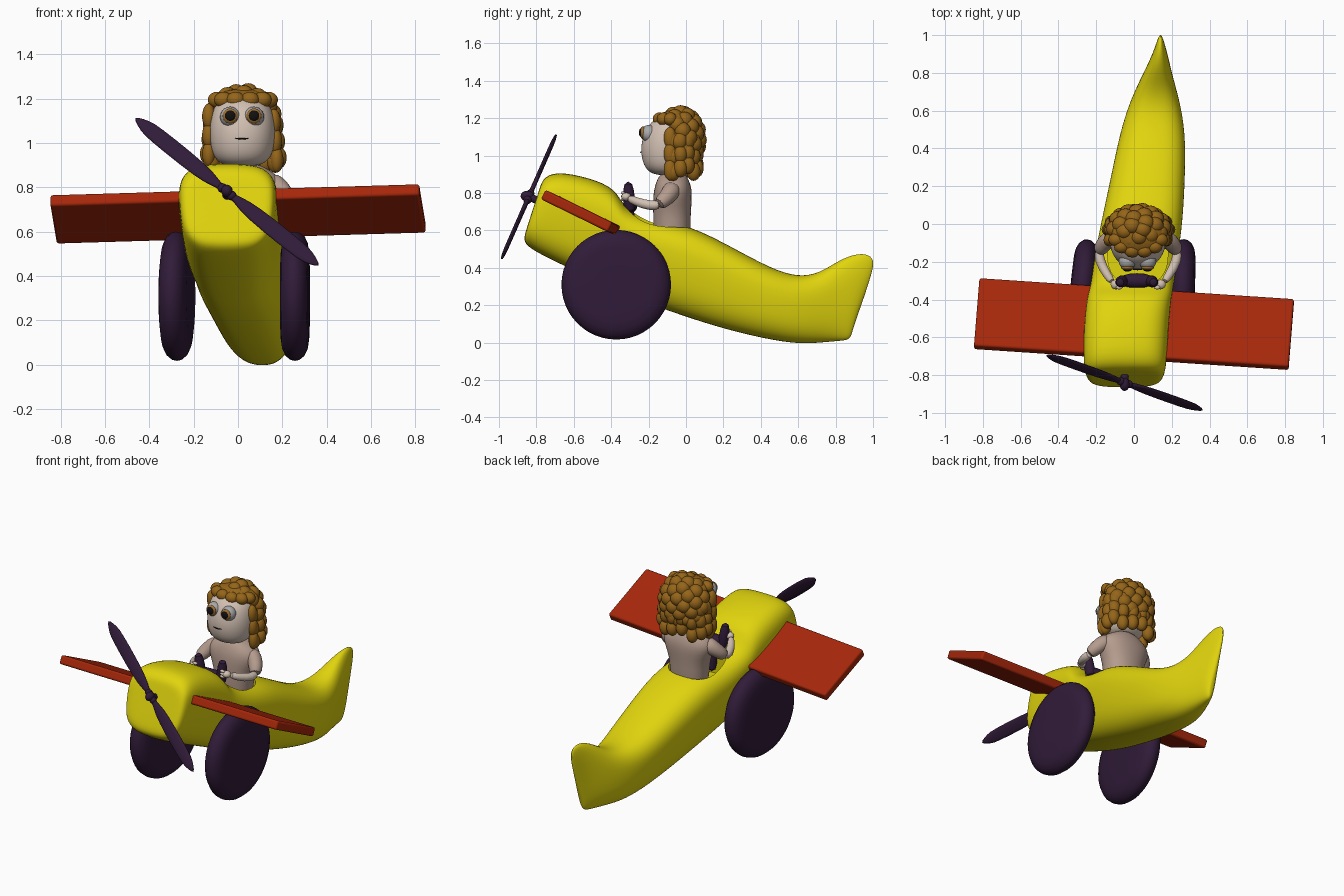
import bpy, bmesh, math
from mathutils import Vector, Matrix, Euler


def material(name, *rgb):
    m = bpy.data.materials.new(name)
    m.diffuse_color = (*rgb, 1)
    return m


YELLOW = material("yellow", 0.75, 0.66, 0.004)
RED = material("red", 0.38, 0.02, 0.003)
PURPLE = material("dark_purple", 0.03, 0.011, 0.04)
HAIR = material("hair_brown", 0.30, 0.13, 0.01)
SKIN = material("skin", 0.65, 0.53, 0.45)
SHIRT = material("shirt", 0.46, 0.33, 0.27)
WHITE = material("eye_grey", 0.40, 0.40, 0.40)
IRIS = material("iris", 0.35, 0.16, 0.03)
BLACK = material("black", 0.006, 0.005, 0.005)


def finish(bm, name, mat, matrix=None):
    bmesh.ops.recalc_face_normals(bm, faces=bm.faces)
    me = bpy.data.meshes.new(name)
    bm.to_mesh(me)
    bm.free()
    ob = bpy.data.objects.new(name, me)
    bpy.context.collection.objects.link(ob)
    if matrix:
        ob.matrix_world = matrix
    me.materials.append(mat)
    return ob


def loft(name, rings, mat, sub=0):
    bm = bmesh.new()
    vs = [[bm.verts.new(p) for p in r] for r in rings]
    n = len(vs[0])
    for a, b in zip(vs, vs[1:]):
        for i in range(n):
            j = (i + 1) % n
            bm.faces.new((a[i], a[j], b[j], b[i]))
    bm.faces.new(vs[0])
    bm.faces.new(vs[-1])
    ob = finish(bm, name, mat)
    if sub:
        m = ob.modifiers.new("smooth", 'SUBSURF')
        m.levels = m.render_levels = sub
    return ob


def power(v, n):
    return math.copysign(abs(v) ** (2 / n), v)


def ring(c, u, v, n=2.0, taper=0.0, seg=20):
    # superellipse around c, narrowed towards -v
    c, u, v = Vector(c), Vector(u), Vector(v)
    out = []
    for i in range(seg):
        t = 2 * math.pi * i / seg
        a, b = power(math.cos(t), n), power(math.sin(t), n)
        out.append(c + u * a * (1 - taper * (1 - b) / 2) + v * b)
    return out


def ball(name, loc, size, mat, rot=(0, 0, 0), seg=16):
    bm = bmesh.new()
    bmesh.ops.create_uvsphere(bm, u_segments=seg, v_segments=seg * 3 // 4, radius=1)
    return finish(bm, name, mat, Matrix.LocRotScale(Vector(loc), Euler(rot), Vector(size)))


def tube(name, pts, radii, mat):
    rings = []
    pts = [Vector(p) for p in pts]
    for i, p in enumerate(pts):
        d = (pts[min(i + 1, len(pts) - 1)] - pts[max(i - 1, 0)]).normalized()
        side = d.cross(Vector((0.13, 0.3, 1))).normalized()
        rings.append(ring(p, side * radii[i], d.cross(side) * radii[i], seg=12))
    return loft(name, rings, mat, 1)


# fuselage: top y, z, bottom y, z, centre x, half width
sections = [
    (-0.78, 0.83, -0.86, 0.59, -0.048, 0.15), (-0.768, 0.875, -0.87, 0.54, -0.048, 0.215),
    (-0.70, 0.92, -0.83, 0.495, -0.048, 0.238), (-0.52, 0.885, -0.60, 0.385, -0.042, 0.246),
    (-0.37, 0.825, -0.40, 0.295, -0.025, 0.25), (-0.335, 0.715, -0.33, 0.262, -0.01, 0.25),
    (-0.15, 0.65, -0.20, 0.208, 0.012, 0.25), (0.02, 0.63, -0.02, 0.143, 0.042, 0.243),
    (0.25, 0.51, 0.20, 0.073, 0.072, 0.22), (0.45, 0.40, 0.42, 0.02, 0.095, 0.197),
    (0.60, 0.35, 0.60, -0.009, 0.107, 0.16), (0.72, 0.375, 0.73, 0.0, 0.117, 0.112),
    (0.82, 0.445, 0.82, 0.008, 0.128, 0.072), (0.92, 0.482, 0.87, 0.012, 0.138, 0.042),
    (0.995, 0.47, 0.885, 0.04, 0.14, 0.022), (1.012, 0.41, 0.90, 0.10, 0.14, 0.006)]
rings = []
for k, (yt, zt, yb, zb, cx, w) in enumerate(sections):
    top, bot = Vector((cx, yt, zt)), Vector((cx, yb, zb))
    taper = 0.05 + 0.27 * min(1, k / 5) - 0.03 * max(0, k - 5)
    rings.append(ring((top + bot) / 2, (w, 0, 0), (top - bot) / 2, max(2.3, 3.4 - 0.08 * k), taper, 24))
fuselage = loft("fuselage", rings, YELLOW, 2)

# cockpit opening
cutter = loft("cockpit_cutter", [ring((0.02, -0.15, z), (0.16, 0, 0), (0, 0.175, 0), 2.5, seg=32)
                                 for z in (0.5, 1.0)], YELLOW)
cutter.hide_render = True
cut = fuselage.modifiers.new("cockpit", 'BOOLEAN')
cut.object, cut.operation, cut.solver = cutter, 'DIFFERENCE', 'EXACT'
bpy.context.view_layer.objects.active = fuselage
for m in list(fuselage.modifiers):
    bpy.ops.object.modifier_apply(modifier=m.name)
bpy.data.objects.remove(cutter)

# wings and wheels
tilt = Matrix.LocRotScale(Vector((0, -0.53, 0.68)),
                          Euler([math.radians(a) for a in (-26, -1.7, -3.8)]), None)
for side, s in (("left", -1), ("right", 1)):
    bm = bmesh.new()
    bmesh.ops.create_cube(bm, size=1, matrix=Matrix.Translation((s * 0.5, 0, 0))
                          @ Matrix.Diagonal((0.67, 0.40, 0.056, 1)))
    wing = finish(bm, side + "_wing", RED, tilt)
    bv = wing.modifiers.new("bevel", 'BEVEL')
    bv.width, bv.segments = 0.012, 3
    yaw = math.radians(-6 if s < 0 else -1.5)
    axis = Vector((math.cos(yaw), math.sin(yaw), 0))
    fwd = Vector((-axis.y, axis.x, 0))
    c = Vector((-0.276 if s < 0 else 0.257, -0.373, 0.31))
    loft(side + "_wheel", [ring(c + axis * o, fwd * r, (0, 0, r), seg=48) for o, r in
                           ((-0.065, 0.10), (-0.063, 0.20), (-0.057, 0.24), (-0.043, 0.27), (-0.02, 0.289),
                            (0.0, 0.293), (0.02, 0.289), (0.043, 0.27), (0.057, 0.24), (0.063, 0.20),
                            (0.065, 0.10))], PURPLE)

# propeller
hub = Vector((-0.05, -0.84, 0.78))
d = Vector((0.82, -0.29, -0.66)).normalized()
n = Vector((0, -0.92, 0.39))
n = (n - d * n.dot(d)).normalized()
w = n.cross(d)
for name, s in (("upper_blade", -1), ("lower_blade", 1)):
    loft(name, [ring(hub + d * s * r, w * b, n * t, 2.5, seg=12) for r, b, t in
                ((0.0, 0.015, 0.015), (0.06, 0.016, 0.013), (0.10, 0.034, 0.012), (0.24, 0.042, 0.012),
                 (0.44, 0.040, 0.012), (0.49, 0.034, 0.011), (0.553, 0.006, 0.006))], PURPLE, 1)
ball("propeller_hub", hub + n * 0.01, (0.026, 0.035, 0.028), PURPLE)
tube("propeller_shaft", [hub - n * 0.08, hub - n * 0.03, hub + n * 0.02], (0.02, 0.022, 0.022), PURPLE)
for s in (-1, 1):
    ball("hub_socket", hub + d * s * 0.028, (0.022,) * 3, PURPLE)

# control yoke
tube("yoke_column", [(0.015, -0.29, 0.52), (0.015, -0.30, 0.62), (0.015, -0.31, 0.75)], (0.03, 0.03, 0.035), PURPLE)
tube("yoke_bar", [(-0.075, -0.30, 0.745), (0.015, -0.30, 0.725), (0.105, -0.30, 0.745)], (0.034, 0.045, 0.034), PURPLE)
for s in (-1, 1):
    tube("yoke_horn", [(0.015 + s * x, y, z) for x, y, z in
                       ((0.07, -0.30, 0.69), (0.082, -0.305, 0.78), (0.09, -0.31, 0.865))], (0.034, 0.034, 0.024), PURPLE)

# pilot torso, neck and arms
loft("torso", [ring((0.025, y, z), (a, 0, 0), (0, b, 0), 2.2) for z, y, a, b in
               ((0.49, -0.075, 0.115, 0.095), (0.62, -0.075, 0.125, 0.10), (0.70, -0.075, 0.132, 0.102),
                (0.77, -0.072, 0.165, 0.105), (0.82, -0.07, 0.175, 0.102), (0.86, -0.07, 0.15, 0.09),
                (0.89, -0.07, 0.095, 0.075), (0.905, -0.07, 0.07, 0.062))], SHIRT, 1)
tube("neck", [(0.025, -0.07, 0.86), (0.025, -0.075, 0.91), (0.025, -0.08, 0.96)], (0.07, 0.065, 0.065), SKIN)
for side, s in (("left", -1), ("right", 1)):
    p = lambda x, y, z: (0.022 + s * x, y, z)
    tube(side + "_sleeve", [p(0.11, -0.07, 0.83), p(0.155, -0.08, 0.805), p(0.187, -0.11, 0.77),
                            p(0.208, -0.15, 0.735)], (0.05, 0.052, 0.044, 0.038), SHIRT)
    tube(side + "_forearm", [p(0.205, -0.135, 0.738), p(0.208, -0.19, 0.73), p(0.165, -0.27, 0.755),
                             p(0.135, -0.31, 0.775)], (0.026, 0.028, 0.024, 0.02), SKIN)
    ball(side + "_hand", p(0.118, -0.32, 0.78), (0.028, 0.026, 0.022), SKIN)
    for k in range(3):
        ball(side + "_finger", p(0.10, -0.336, 0.765 + 0.018 * k), (0.018, 0.011, 0.009), SKIN, seg=10)

# head and face
loft("head", [ring((0.02, y, z), (a, 0, 0), (0, b, 0), 2.1) for z, y, a, b in
              ((0.895, -0.09, 0.05, 0.05), (0.905, -0.095, 0.10, 0.095), (0.945, -0.095, 0.138, 0.135),
               (1.03, -0.09, 0.152, 0.156), (1.11, -0.082, 0.148, 0.15), (1.18, -0.07, 0.125, 0.125),
               (1.22, -0.06, 0.06, 0.06))], SKIN, 2)
for x in (-0.035, 0.072):
    ball("eye", (x, -0.198, 1.118), (0.046, 0.044, 0.046), WHITE)
    ball("iris", (x, -0.23, 1.122), (0.034, 0.016, 0.034), IRIS)
    ball("pupil", (x, -0.237, 1.123), (0.025, 0.015, 0.025), BLACK)
tube("mouth", [(-0.015, -0.238, 1.022), (0.018, -0.243, 1.017), (0.05, -0.239, 1.022)], (0.003, 0.004, 0.003), BLACK)

# curly hair: inner masses, round curls on the crown and longer hanging locks
ball("hair_mass", (0.022, -0.02, 1.09), (0.155, 0.105, 0.155), HAIR, seg=24)
ball("hair_crown", (0.022, -0.055, 1.185), (0.14, 0.105, 0.06), HAIR, seg=24)
N = 62
for i in range(N):
    z = 1 - 2 * (i + 0.5) / N
    r, a = math.sqrt(1 - z * z), i * 2.39996
    q = Vector((0.022 + 0.136 * r * math.cos(a), -0.03 + 0.098 * r * math.sin(a), 1.09 + 0.135 * z))
    if q.z < 0.99 or (q.y < -0.055 and q.z < 1.18):
        continue
    ball("curl", q, (0.047, 0.045, 0.047), HAIR, seg=14)
for i in range(10):
    a = math.radians(-25 + 230 * i / 9)
    x, y = 0.024 + 0.145 * math.cos(a), -0.03 + 0.09 * math.sin(a)
    low = 0.915 + 0.018 * (i % 3)
    for k in range(3):
        ball("hanging_lock", (x + 0.014 * (1 - k / 2) * math.cos(a), y, low + (1.08 - low) * k / 2),
             (0.037, 0.037, 0.05), HAIR, seg=12)
for x, y, low in ((-0.132, -0.085, 0.95), (0.175, -0.085, 0.925)):
    for k in range(3):
        ball("front_lock", (x - 0.006 * k * (1 if x > 0 else 0), y, low + 0.085 * k),
             (0.03, 0.034, 0.058), HAIR, seg=12)
for i in range(6):
    a = math.radians(190 + 160 * i / 5)
    ball("fringe_curl", (0.022 + 0.118 * math.cos(a), -0.07 + 0.075 * math.sin(a), 1.195),
         (0.042, 0.036, 0.036), HAIR, seg=12)

# shading
bpy.ops.object.select_all(action='SELECT')
bpy.ops.object.shade_smooth_by_angle(angle=math.radians(40))
